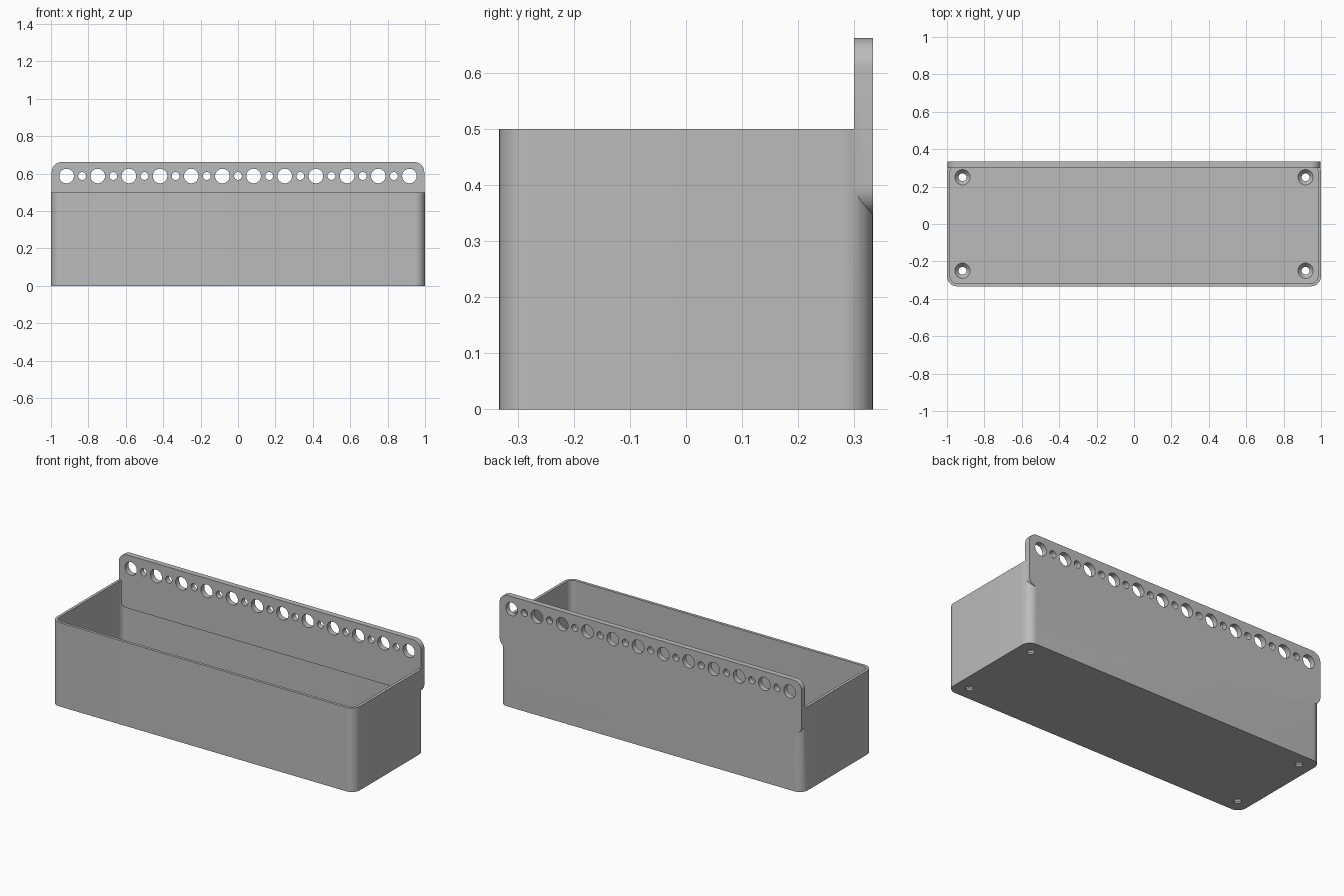
import bpy, bmesh, math
from mathutils import Matrix

if "Cube" in bpy.data.objects:
    bpy.data.objects.remove(bpy.data.objects["Cube"], do_unlink=True)

grey = bpy.data.materials.new("plain grey")
grey.use_nodes = True
COLOR = (0.5, 0.5, 0.5, 1)
grey.diffuse_color = COLOR
grey.node_tree.nodes["Principled BSDF"].inputs["Base Color"].default_value = COLOR

HALF_X, HALF_Y, HEIGHT = 1.0, 0.333, 0.5
WALL, FLOOR, RADIUS = 0.0167, 0.033, 0.053
PLATE_FRONT, PLATE_LOW, PLATE_TOP = 0.3, 0.345, 0.662


def make_object(name, bm):
    bmesh.ops.recalc_face_normals(bm, faces=bm.faces)
    mesh = bpy.data.meshes.new(name)
    bm.to_mesh(mesh)
    bm.free()
    mesh.materials.append(grey)
    obj = bpy.data.objects.new(name, mesh)
    bpy.context.collection.objects.link(obj)
    return obj


def rounded_slab(name, x, low, high, start, end, radius, upright=False):
    """Rounded rectangle extruded along z, or along y when upright."""
    bm = bmesh.new()
    corners = ((x, high), (-x, high), (-x, low), (x, low))
    ring = []
    for quarter, (cx, cy) in enumerate(corners):
        cx -= math.copysign(radius, cx)
        cy += radius if cy == low else -radius
        for step in range(13):
            a = math.pi / 2 * (quarter + step / 12)
            u, v = cx + radius * math.cos(a), cy + radius * math.sin(a)
            ring.append(bm.verts.new((u, start, v) if upright else (u, v, start)))
    face = bm.faces.new(ring)
    extruded = bmesh.ops.extrude_face_region(bm, geom=[face])["geom"]
    shift = (0, end - start, 0) if upright else (0, 0, end - start)
    bmesh.ops.translate(bm, vec=shift,
                        verts=[v for v in extruded if isinstance(v, bmesh.types.BMVert)])
    return make_object(name, bm)


def add_cone(bm, place, r1, r2, depth):
    bmesh.ops.create_cone(bm, cap_ends=True, segments=32, radius1=r1,
                          radius2=r2, depth=depth, matrix=place)


def boolean(target, tool, operation):
    mod = target.modifiers.new(tool.name, "BOOLEAN")
    mod.operation, mod.solver, mod.object = operation, "EXACT", tool
    bpy.context.view_layer.objects.active = target
    bpy.ops.object.modifier_apply(modifier=mod.name)
    bpy.data.objects.remove(tool, do_unlink=True)


# Open planter box with a thin wall
box = rounded_slab("box", HALF_X, -HALF_Y, HALF_Y, 0, HEIGHT, RADIUS)
cavity = rounded_slab("cavity_cutter", HALF_X - WALL, WALL - HALF_Y,
                      HALF_Y - WALL, FLOOR, HEIGHT + 0.3, RADIUS - WALL)
boolean(box, cavity, "DIFFERENCE")

# Thicker hanging plate along the back
plate = rounded_slab("back_plate", 0.996, PLATE_LOW, PLATE_TOP, PLATE_FRONT,
                     HALF_Y, RADIUS, upright=True)
boolean(box, plate, "UNION")

# Row of alternating large and small holes through the plate
bm = bmesh.new()
for i in range(23):
    radius = 0.021 if i % 2 else 0.039
    place = Matrix.Translation(((i - 11) / 12, 0.317, 0.587)) @ Matrix.Rotation(math.pi / 2, 4, "X")
    add_cone(bm, place, radius, radius, 0.2)
boolean(box, make_object("plate_hole_cutter", bm), "DIFFERENCE")

# Countersunk screw holes in the floor: first the shafts, then the cones
for kind, r1, r2, depth, z in (("shaft", 0.021, 0.021, 0.2, 0),
                               ("countersink", 0.021, 0.041, 0.024, FLOOR - 0.0118)):
    bm = bmesh.new()
    for sx in (-1, 1):
        for sy in (-1, 1):
            place = Matrix.Translation((sx * 0.917, sy * 0.25, z))
            add_cone(bm, place, r1, r2, depth)
    boolean(box, make_object(kind + "_cutter", bm), "DIFFERENCE")

box.name = "planter_box_with_back_plate"
box.select_set(True)
bpy.context.view_layer.objects.active = box
bpy.ops.object.shade_smooth_by_angle(angle=math.radians(30))
